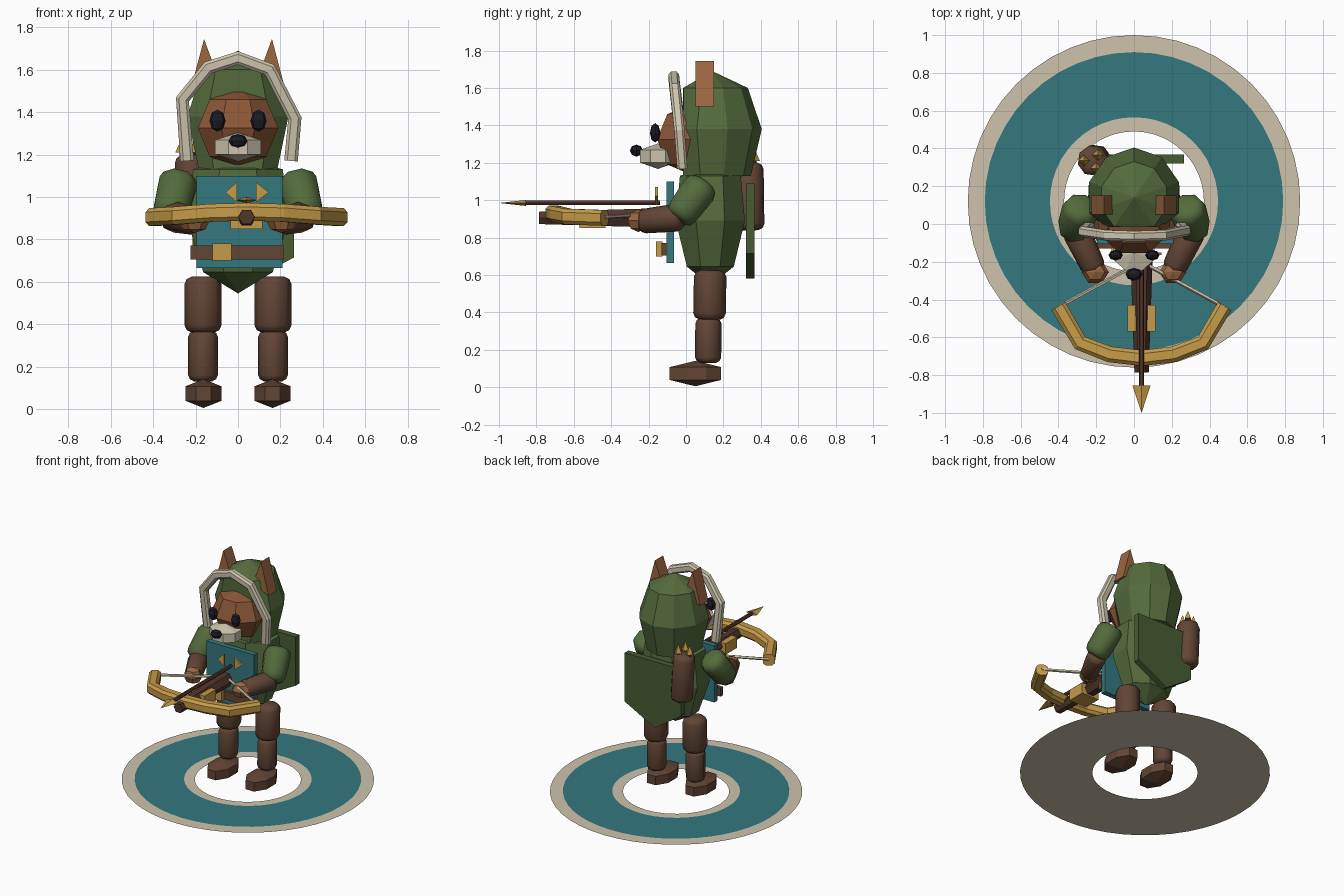
import bpy, bmesh, math
from mathutils import Vector, Matrix

if "Cube" in bpy.data.objects:
    bpy.data.objects.remove(bpy.data.objects["Cube"])


def mat(name, r, g, b):
    m = bpy.data.materials.new(name)
    lin = [((c / 255 + 0.055) / 1.055) ** 2.4 for c in (r, g, b)]
    m.diffuse_color = (*lin, 1)
    m.use_nodes = True
    m.node_tree.nodes["Principled BSDF"].inputs["Base Color"].default_value = m.diffuse_color
    return m


GREEN = mat("cloth_green", 84, 107, 60)
DARK_GREEN = mat("cape_green", 72, 92, 50)
TEAL = mat("teal", 52, 120, 128)
CREAM = mat("cream", 205, 196, 172)
FUR = mat("rust_fur", 138, 86, 54)
TAN = mat("tan_fur", 156, 103, 65)
BROWN = mat("leather_brown", 98, 69, 53)
WOOD = mat("dark_wood", 82, 54, 42)
GOLD = mat("gold", 198, 155, 72)
BLACK = mat("black", 28, 28, 38)


def finish(name, bm, material, smooth=False):
    bmesh.ops.recalc_face_normals(bm, faces=bm.faces)
    me = bpy.data.meshes.new(name)
    bm.to_mesh(me)
    bm.free()
    ob = bpy.data.objects.new(name, me)
    bpy.context.collection.objects.link(ob)
    me.materials.append(material)
    for p in me.polygons:
        p.use_smooth = smooth
    return ob


def lathe(name, profile, material, sides, M, phase=0.0, smooth=False, edit=None):
    """Spin (radius, height) pairs around local z, then place with M."""
    bm = bmesh.new()
    rings = []
    for r, h in profile:
        n = sides if r > 1e-6 else 1
        rings.append([bm.verts.new(M @ Vector((r * math.cos(phase + math.tau * i / sides),
                                               r * math.sin(phase + math.tau * i / sides), h)))
                      for i in range(n)])
    for a, b in zip(rings, rings[1:]):
        for i in range(sides):
            j = (i + 1) % sides
            quad = [a[i % len(a)], a[j % len(a)], b[j % len(b)], b[i % len(b)]]
            bm.faces.new(list(dict.fromkeys(quad)))
    for ring in (rings[0], rings[-1]):
        if len(ring) > 2:
            bm.faces.new(ring)
    if edit:
        for v in bm.verts:
            edit(v)
    return finish(name, bm, material, smooth)


def ball(name, c, size, material, sides=8, rows=4, phase=0.0):
    prof = [(math.sin(math.pi * i / rows) if 0 < i < rows else 0, -math.cos(math.pi * i / rows))
            for i in range(rows + 1)]
    return lathe(name, prof, material, sides, Matrix.Translation(c) @ Matrix.Diagonal((*size, 1)), phase)


def rod(name, a, b, r1, r2, material, sides=6, cap=0.0, smooth=False, phase=0.0):
    """Rod from a to b; cap rounds off the ends."""
    a, b = Vector(a), Vector(b)
    d = b - a
    L = d.length
    M = Matrix.Translation(a) @ d.to_track_quat('Z', 'Y').to_matrix().to_4x4()
    prof = [(r1, 0), (r2, L)]
    if cap:
        prof = [(r1 * .6, 0), (r1 * .88, cap * .35), (r1, cap), (r2, L - cap), (r2 * .88, L - cap * .35), (r2 * .6, L)]
    return lathe(name, prof, material, sides, M, phase, smooth)


def box(name, lo, hi, material):
    bm = bmesh.new()
    bmesh.ops.create_cube(bm, size=1)
    for v in bm.verts:
        v.co = [(l + h) / 2 + c * (h - l) for l, h, c in zip(lo, hi, v.co)]
    return finish(name, bm, material)


def plate(name, pts, y0, y1, material):
    """Outline in x/z extruded along y."""
    bm = bmesh.new()
    f = bm.faces.new([bm.verts.new((x, y0, z)) for x, z in pts])
    ext = bmesh.ops.extrude_face_region(bm, geom=[f])
    for v in ext["geom"]:
        if isinstance(v, bmesh.types.BMVert):
            v.co.y = y1
    return finish(name, bm, material)


def tube(name, pts, half_side, half_up, up, material):
    """Rectangular section swept along a polyline with mitred joints."""
    bm = bmesh.new()
    pts = [Vector(p) for p in pts]
    up = Vector(up)
    rings = []
    for i, p in enumerate(pts):
        t0 = (p - pts[max(i - 1, 0)]).normalized()
        t1 = (pts[min(i + 1, len(pts) - 1)] - p).normalized()
        t = (t0 + t1).normalized()
        s = t.cross(up).normalized()
        rings.append([bm.verts.new(p + s * half_side * a + up * half_up * b)
                      for a, b in ((1, .55), (.55, 1), (-.55, 1), (-1, .55),
                                   (-1, -.55), (-.55, -1), (.55, -1), (1, -.55))])
    for a, b in zip(rings, rings[1:]):
        for i in range(8):
            bm.faces.new((a[i], a[(i + 1) % 8], b[(i + 1) % 8], b[i]))
    bm.faces.new(rings[0])
    bm.faces.new(rings[-1])
    return finish(name, bm, material)


def annulus(name, r0, r1, z, material):
    bm = bmesh.new()
    n = 48
    rr = [[bm.verts.new((r * math.cos(math.tau * i / n), .12 + r * math.sin(math.tau * i / n), z))
           for i in range(n)] for r in (r0, r1)]
    for i in range(n):
        j = (i + 1) % n
        bm.faces.new((rr[0][i], rr[1][i], rr[1][j], rr[0][j]))
    ob = finish(name, bm, material)
    if ob.data.polygons[0].normal.z < 0:
        ob.data.flip_normals()
    return ob


# Ground ring
annulus("ground_ring", .37, .88, 0.0, CREAM)
annulus("ground_ring_band", .445, .79, .004, TEAL)

# Torso and hood
lathe("torso", [(0, .545), (.68, .645), (1, .89), (.88, 1.13), (0, 1.19)], GREEN, 8,
      Matrix.Translation((0, .13, 0)) @ Matrix.Diagonal((.26, .2, 1, 1)), math.pi / 8)


def flatten_front(v):
    v.co.y = max(v.co.y, -.015)


lathe("hood", [(0, 1.12), (.78, 1.13), (1, 1.38), (.72, 1.6), (0, 1.69)], GREEN, 10,
      Matrix.Translation((0, .14, 0)) @ Matrix.Diagonal((.25, .265, 1, 1)), math.pi / 10,
      edit=flatten_front)
tube("hood_trim", [(-.24, -.02, 1.17), (-.262, -.04, 1.46), (-.14, -.06, 1.61), (0, -.065, 1.655),
                   (.15, -.06, 1.60), (.268, -.035, 1.37), (.25, -.02, 1.17)], .032, .028, (0, 1, 0), CREAM)

# Head and face
ball("head", (0, .03, 1.325), (.205, .2, .19), FUR, 8, 4, math.pi / 8)
ball("muzzle", (0, -.15, 1.235), (.135, .12, .068), CREAM, 8, 3, math.pi / 8)
ball("nose", (0, -.265, 1.265), (.045, .035, .032), BLACK, 8, 4)

# Paired parts
for side, s in (("left", -1), ("right", 1)):
    ball(side + "_eye", (s * .097, -.165, 1.36), (.038, .028, .052), BLACK, 8, 4)
    plate(side + "_ear", [(s * .16, 1.745), (s * .225, 1.5), (s * .09, 1.555)], .05, .15, TAN)
    rod(side + "_upper_leg", (s * .165, .125, .36), (s * .165, .13, .625), .087, .087, BROWN, 8, .035, True)
    rod(side + "_lower_leg", (s * .165, .118, .13), (s * .165, .12, .37), .07, .07, BROWN, 8, .03, True)
    ball(side + "_foot", (s * .163, .05, .073), (.107, .173, .068), BROWN, 8, 3, math.pi / 8)
    rod(side + "_upper_arm", (s * .275, .1, 1.095), (s * .325, -.045, .90), .098, .09, GREEN, 8, .05, True)
    rod(side + "_forearm", (s * .315, -.02, .91), (s * .205, -.25, .885), .075, .066, BROWN, 8, .035, True)
    ball(side + "_hand", (s * .205, -.255, .89), (.072, .065, .06), TAN, 6, 4)

# Tabard, emblem and belt
box("tabard", (-.195, -.105, .665), (.21, -.065, 1.1), TEAL)
plate("emblem_left", [(-.06, 1.022), (-.005, 1.07), (-.005, .975)], -.165, -.15, GOLD)
plate("emblem_right", [(.145, 1.022), (.085, 1.07), (.085, .975)], -.165, -.15, GOLD)
box("belt", (-.225, -.13, .705), (.215, -.1, .77), BROWN)
box("belt_buckle", (-.12, -.16, .70), (-.03, -.125, .78), GOLD)

# Cape and quiver
plate("cape", [(-.215, 1.09), (.265, 1.09), (.265, .715), (.01, .58), (-.215, .73)], .32, .367, DARK_GREEN)
rod("quiver", (-.2, .34, .84), (-.22, .335, 1.2), .082, .082, BROWN, 8, .035, True)
for i, (dx, dy) in enumerate(((-.045, 0), (.03, .03), (.02, -.04))):
    x, y = -.22 + dx, .335 + dy
    rod(f"quiver_bolt_{i + 1}", (x, y, 1.15), (x, y, 1.22), .012, .012, WOOD, 5)
    rod(f"quiver_bolt_tip_{i + 1}", (x, y, 1.21), (x, y, 1.275), .03, .002, GOLD, 4)

# Crossbow
rod("crossbow_stock", (.04, -.2, .905), (.04, -.785, .905), .058, .038, WOOD, 6)
box("crossbow_block", (-.035, -.57, .85), (.115, -.43, .935), GOLD)
tube("crossbow_bow", [(-.4, -.435, .905), (-.285, -.63, .912), (-.13, -.69, .925), (.04, -.71, .93),
                      (.21, -.69, .925), (.365, -.63, .912), (.48, -.435, .905)], .042, .042, (0, 0, 1), GOLD)
for side, x in (("left", -.4), ("right", .48)):
    rod(side + "_bowstring", (x, -.44, .91), (.04, -.2, .925), .011, .011, CREAM, 5)

# Loaded bolt
rod("bolt_shaft", (.04, -.14, .985), (.04, -.87, .985), .014, .014, WOOD, 6)
lathe("bolt_head", [(1, 0), (0, .145)], GOLD, 4,
      Matrix.Translation((.04, -.855, .985)) @ Matrix.Rotation(math.pi / 2, 4, 'X')
      @ Matrix.Diagonal((.048, .016, 1, 1)))
